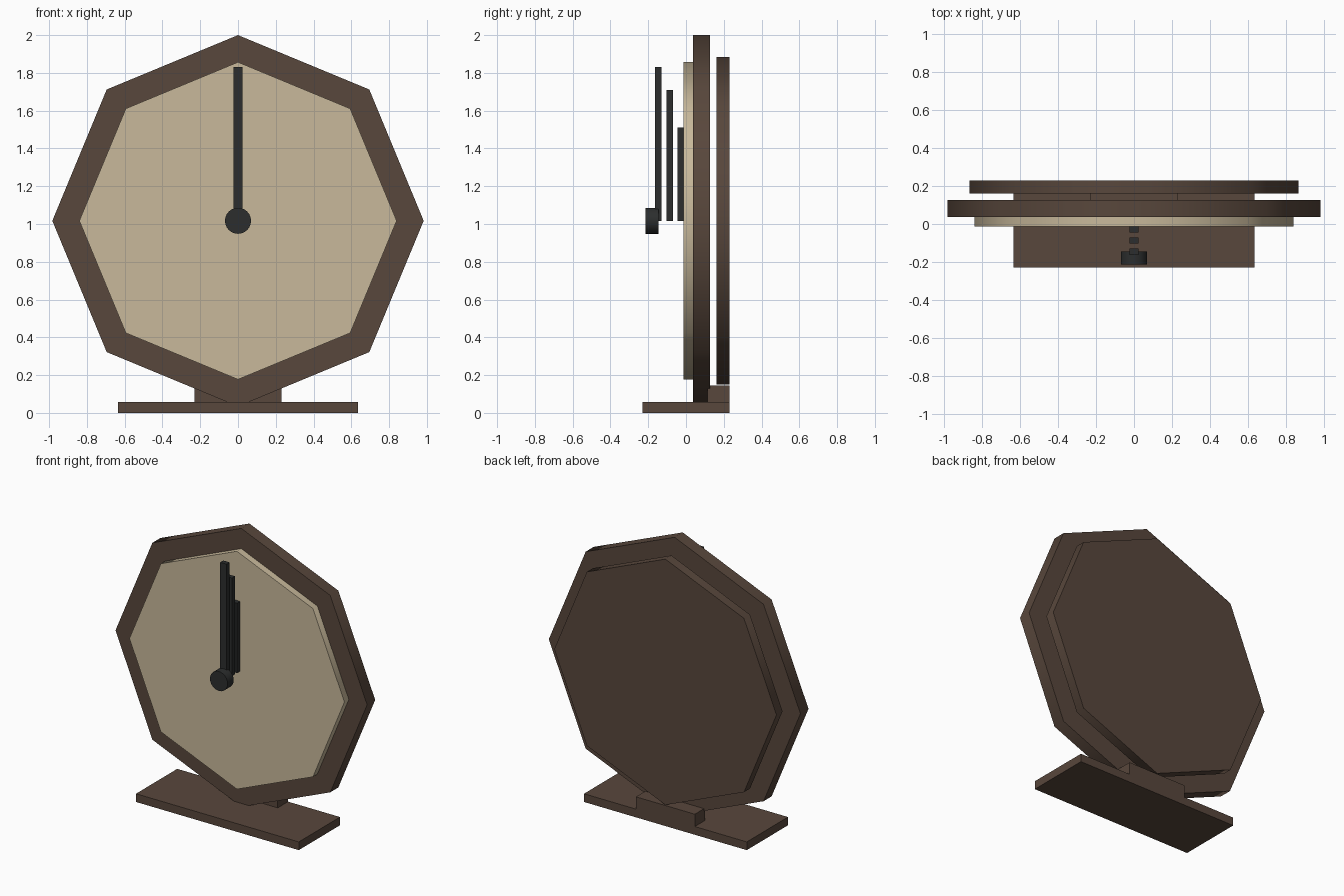
import bpy, math

cube = bpy.data.objects.get("Cube")
if cube:
    bpy.data.objects.remove(cube, do_unlink=True)

CENTRE_Z = 1.017


def material(name, rgb):
    mat = bpy.data.materials.new(name)
    mat.use_nodes = True
    mat.diffuse_color = (*rgb, 1)
    mat.node_tree.nodes["Principled BSDF"].inputs["Base Color"].default_value = (*rgb, 1)
    return mat


wood = material("dark brown wood", (0.098, 0.063, 0.045))
cream = material("cream", (0.58, 0.485, 0.328))
black = material("charcoal", (0.025, 0.027, 0.027))


def disc(name, radius, y0, y1, sides, mat):
    """Polygonal disc facing the front, with one corner pointing up."""
    bpy.ops.mesh.primitive_cylinder_add(
        vertices=sides, radius=radius, depth=y1 - y0,
        location=(0, (y0 + y1) / 2, CENTRE_Z), rotation=(math.pi / 2, 0, 0))
    obj = bpy.context.object
    obj.name = name
    obj.data.materials.append(mat)
    bpy.ops.object.shade_smooth_by_angle(angle=math.radians(60))


def box(name, half_width, y0, y1, z0, z1, mat):
    bpy.ops.mesh.primitive_cube_add(size=1, location=(0, (y0 + y1) / 2, (z0 + z1) / 2))
    obj = bpy.context.object
    obj.name = name
    obj.scale = (half_width * 2, y1 - y0, z1 - z0)
    bpy.ops.object.transform_apply(location=False, rotation=False, scale=True)
    obj.data.materials.append(mat)


# Octagonal body
disc("clock_face", 0.84, -0.012, 0.045, 8, cream)
disc("case_frame", 0.983, 0.037, 0.127, 8, wood)
disc("back_panel", 0.868, 0.162, 0.23, 8, wood)

# Stand
box("base_plate", 0.636, -0.23, 0.23, 0, 0.058, wood)
box("rear_support", 0.23, 0.115, 0.23, 0.058, 0.145, wood)

# Stacked hands, all pointing up
for name, y0, y1, top in (("hour_hand", -0.046, -0.010, 1.51),
                          ("minute_hand", -0.104, -0.070, 1.71),
                          ("second_hand", -0.163, -0.129, 1.83)):
    box(name, 0.025, y0, y1, CENTRE_Z, top, black)

# Hub cap
disc("hub_cap", 0.069, -0.214, -0.146, 24, black)
